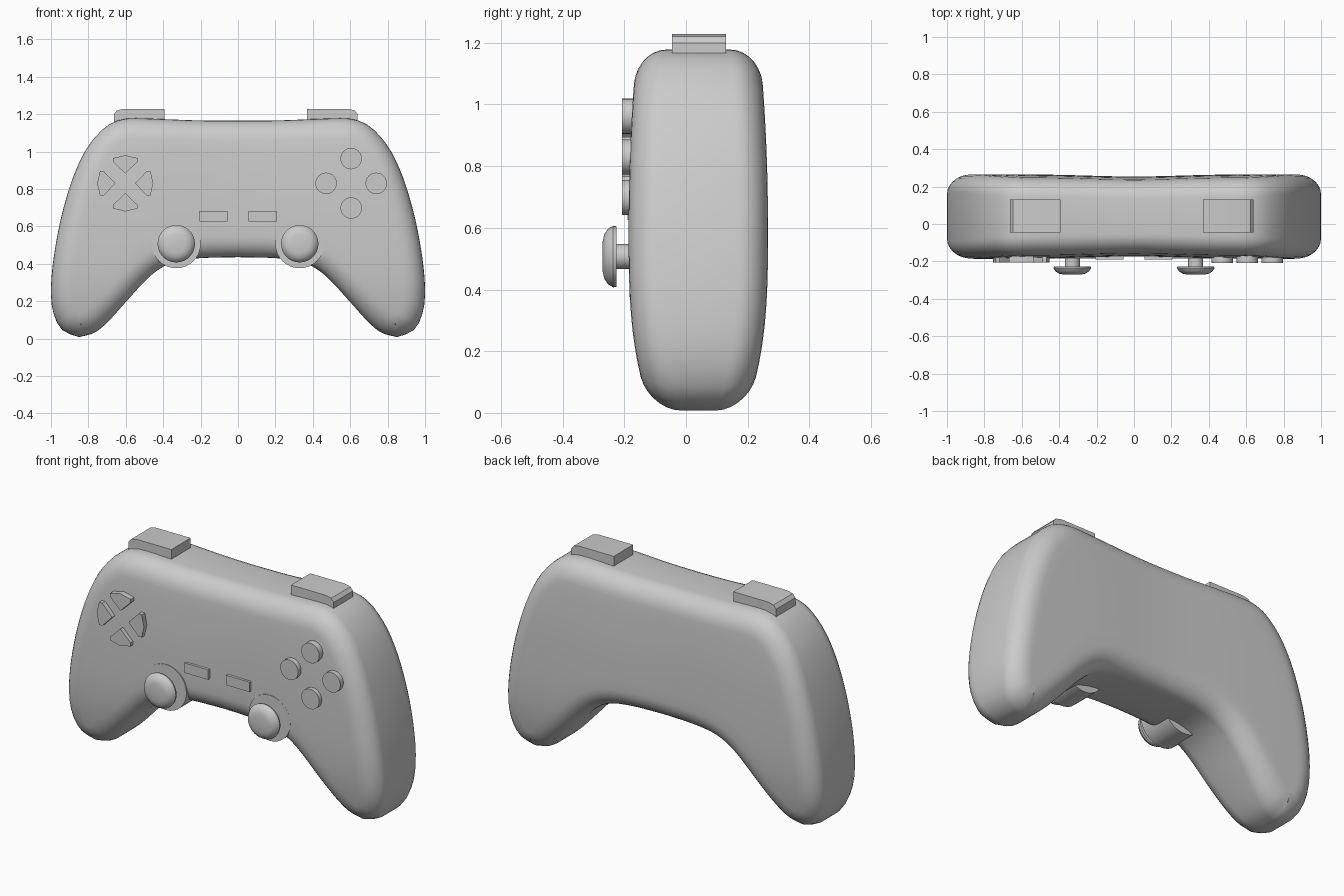
import bpy, bmesh, math
from mathutils import Vector

if "Cube" in bpy.data.objects:
    bpy.data.objects.remove(bpy.data.objects["Cube"])


def finish(bm, name, angle=35, loc=(0, 0, 0)):
    bmesh.ops.remove_doubles(bm, verts=bm.verts, dist=1e-5)
    bmesh.ops.recalc_face_normals(bm, faces=bm.faces)
    me = bpy.data.meshes.new(name)
    bm.to_mesh(me)
    bm.free()
    ob = bpy.data.objects.new(name, me)
    ob.location = loc
    bpy.context.collection.objects.link(ob)
    bpy.ops.object.select_all(action='DESELECT')
    ob.select_set(True)
    bpy.context.view_layer.objects.active = ob
    bpy.ops.object.shade_smooth_by_angle(angle=math.radians(angle))
    return ob


def prism(name, pts, y0, y1, loc=(0, 0, 0)):
    """Extrude an x-z profile from y0 to y1."""
    bm = bmesh.new()
    f = bm.faces.new([bm.verts.new((x, y0, z)) for x, z in pts])
    r = bmesh.ops.extrude_face_region(bm, geom=[f])
    for v in r['geom']:
        if isinstance(v, bmesh.types.BMVert):
            v.co.y = y1
    return finish(bm, name, 30, loc)


def lathe(name, prof, loc, n=32):
    """Spin a (radius, y) profile around the y axis."""
    bm = bmesh.new()
    vs = [bm.verts.new((r, y, 0)) for r, y in prof]
    es = [bm.edges.new(p) for p in zip(vs, vs[1:])]
    bmesh.ops.spin(bm, geom=vs + es, cent=(0, 0, 0), axis=(0, 1, 0),
                   angle=math.tau, steps=n)
    return finish(bm, name, 40, loc)


def resample(pts, n):
    """Smooth Catmull-Rom curve, n + 1 evenly spaced points."""
    P = [Vector(p) for p in pts]
    P = [2 * P[0] - P[1]] + P + [2 * P[-1] - P[-2]]
    dense = []
    for a, b, c, d in zip(P, P[1:], P[2:], P[3:]):
        for k in range(20):
            t = k / 20
            dense.append(.5 * (2 * b + (c - a) * t + (2 * a - 5 * b + 4 * c - d) * t * t
                               + (3 * b - a - 3 * c + d) * t ** 3))
    dense.append(P[-2])
    acc = [0]
    for a, b in zip(dense, dense[1:]):
        acc.append(acc[-1] + (b - a).length)
    out, j = [], 0
    for i in range(n + 1):
        s = acc[-1] * i / n
        while j < len(acc) - 2 and acc[j + 1] < s:
            j += 1
        out.append(dense[j].lerp(dense[j + 1], (s - acc[j]) / (acc[j + 1] - acc[j])))
    return out


# Body: outline of the right half, top centre to grip tip and back to bottom centre
half = [(0, 1.165), (.2, 1.166), (.4, 1.173), (.55, 1.178), (.63, 1.17), (.7, 1.138),
        (.77, 1.07), (.83, .98), (.89, .84), (.945, .65), (.983, .45), (1, .27),
        (.988, .14), (.94, .045), (.85, .008), (.77, .03), (.7, .085), (.6, .195),
        (.5, .305), (.42, .372), (.33, .412), (.2, .43), (0, .435)]
N = 40
loop = resample(half[:15], N) + resample(half[14:], N)[1:]
normals = []
for i in range(len(loop)):
    t = loop[min(i + 1, 2 * N)] - loop[max(i - 1, 0)]
    n = Vector((t.y, -t.x)).normalized()
    if i in (0, 2 * N):
        n.x = 0
    normals.append(n)


def depth(x, z):
    d = .226 - .012 * math.exp(-(x / .35) ** 2)
    return d - (.075 * ((.6 - z) / .6) ** 3 if z < .6 else .025 * ((z - .6) / .57) ** 2)


A, B, STEPS, CAP = .11, .095, 7, 8
bm = bmesh.new()
rings = []
for side in (-1, 1):
    rs = []
    for k in range(STEPS + 1):
        phi = math.pi / 2 * k / STEPS
        ring = []
        for p, n in zip(loop, normals):
            q = p + n * A * (1 - math.cos(phi))
            h = depth(q.x, q.y) - B + B * math.sin(phi)
            ring.append(bm.verts.new((q.x, .04 + side * h, q.y)))
        rs.append(ring)
    # flat-ish face: strips from the outer edge to the inner edge
    inner = rs[-1]
    grid = []
    for i in range(N):
        a, b = inner[i], inner[2 * N - i]
        row = [a]
        for m in range(1, CAP):
            c = a.co.lerp(b.co, m / CAP)
            row.append(bm.verts.new((c.x, .04 + side * depth(c.x, c.z), c.z)))
        grid.append(row + [b])
    for r0, r1 in zip(grid, grid[1:]):
        for m in range(CAP):
            bm.faces.new((r0[m], r0[m + 1], r1[m + 1], r1[m]))
    bm.faces.new(grid[-1] + [inner[N]])
    rings.append(rs)
allr = rings[0][::-1] + rings[1]
for r0, r1 in zip(allr, allr[1:]):
    for i in range(2 * N):
        bm.faces.new((r0[i], r0[i + 1], r1[i + 1], r1[i]))
geom = bm.verts[:] + bm.edges[:] + bm.faces[:]
bmesh.ops.mirror(bm, geom=geom, axis='X', merge_dist=1e-4)
finish(bm, "body", 60)

# Shoulder buttons
sh = [(.38, 1.15), (.38, 1.228), (.6, 1.228), (.635, 1.22), (.652, 1.2), (.652, 1.15)]
for s, label in ((1, "right"), (-1, "left")):
    prism("shoulder_button_" + label, [(s * x - .012, z) for x, z in sh], -.045, .13)

# Thumbsticks: socket, stem and rounded cap
for s, label in ((1, "right"), (-1, "left")):
    c = (s * .33, 0, .507)
    lathe("stick_socket_" + label, [(0, -.184), (.131, -.184), (.131, .0), (0, .0)], c)
    lathe("stick_stem_" + label, [(0, -.235), (.04, -.235), (.04, -.17), (0, -.17)], c)
    lathe("stick_cap_" + label, [(0, -.27), (.05, -.27), (.072, -.265), (.09, -.253),
                                 (.1, -.236), (.098, -.226), (0, -.226)], c)
    # Menu buttons
    x = s * .132
    prism("menu_button_" + label, [(x - .075, .625), (x + .075, .625),
                                   (x + .075, .682), (x - .075, .682)], -.19, -.15)

# Four round action buttons and four directional pad pieces
arrow = [(-.065, .135), (0, .15), (.065, .135), (.065, .115), (0, .052), (-.065, .115)]
for i in range(4):
    a = i * math.pi / 2
    ca, sa = round(math.cos(a)), round(math.sin(a))
    lathe("action_button_%d" % i, [(0, -.208), (.057, -.208), (.057, -.14), (0, -.14)],
          (.605 + .134 * ca, 0, .83 + .132 * sa))
    prism("direction_button_%d" % i, [(x * ca - z * sa, x * sa + z * ca) for x, z in arrow],
          -.207, -.14, (-.603, 0, .83))
